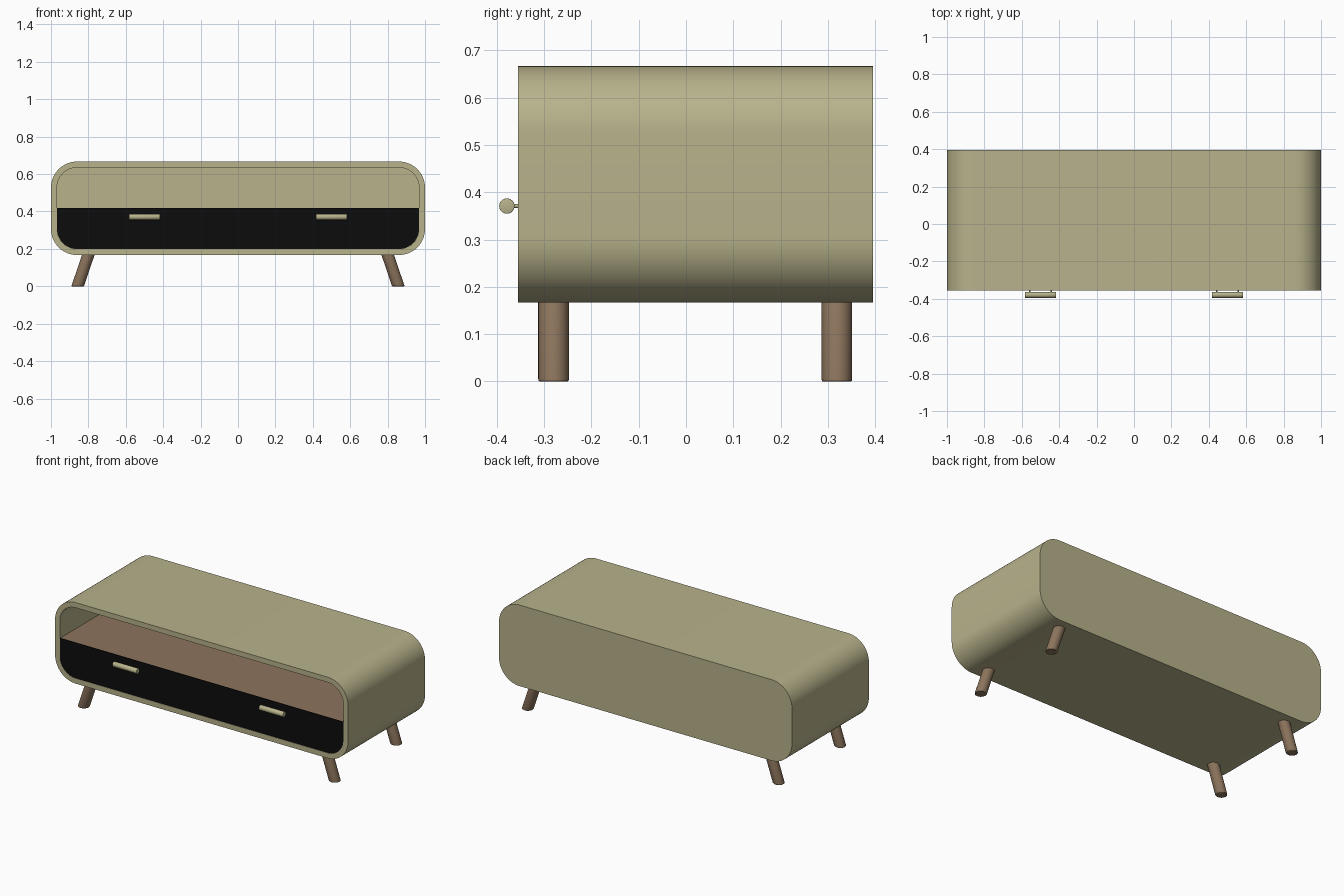
import bpy, bmesh, math

if "Cube" in bpy.data.objects:
    bpy.data.objects.remove(bpy.data.objects["Cube"])

def material(name, rgb):
    m = bpy.data.materials.new(name)
    m.diffuse_color = (*rgb, 1)
    m.use_nodes = True
    m.node_tree.nodes["Principled BSDF"].inputs["Base Color"].default_value = m.diffuse_color
    return m

OLIVE = material("olive paint", (0.479, 0.447, 0.260))
BROWN = material("brown wood", (0.262, 0.175, 0.108))
BLACK = material("black front", (0.0035, 0.0035, 0.0035))

Y0, Y1 = -0.355, 0.395          # cabinet front and back
Z0, Z1 = 0.167, 0.667           # cabinet bottom and top
R, T = 0.14, 0.032              # corner radius, wall thickness
SHELF_Z = 0.418

def finish(name, bm, mat):
    bmesh.ops.recalc_face_normals(bm, faces=bm.faces)
    me = bpy.data.meshes.new(name)
    bm.to_mesh(me)
    bm.free()
    me.materials.append(mat)
    me.shade_smooth()
    me.set_sharp_from_angle(angle=math.radians(35))
    ob = bpy.data.objects.new(name, me)
    bpy.context.collection.objects.link(ob)
    return ob

def profile(inset, n=16):
    """Rounded rectangle in xz, counter-clockwise from the lower right corner."""
    r = R - inset
    cx, lo, hi = 1 - R, Z0 + R, Z1 - R
    pts = []
    for x, z, a0 in ((cx, lo, -90), (cx, hi, 0), (-cx, hi, 90), (-cx, lo, 180)):
        for i in range(n + 1):
            a = math.radians(a0 + 90 * i / n)
            pts.append((x + r * math.cos(a), z + r * math.sin(a)))
    return pts

def ring(bm, pts, y):
    return [bm.verts.new((x, y, z)) for x, z in pts]

def bridge(bm, a, b):
    for i in range(len(a)):
        j = (i + 1) % len(a)
        bm.faces.new((a[i], a[j], b[j], b[i]))

# Cabinet shell: rounded box, open at the front, with an inner back wall
bm = bmesh.new()
outer, inner = profile(0), profile(T)
loops = [ring(bm, outer, Y1), ring(bm, outer, Y0), ring(bm, inner, Y0), ring(bm, inner, Y1 - 0.03)]
for a, b in zip(loops, loops[1:]):
    bridge(bm, a, b)
bm.faces.new(loops[0])
bm.faces.new(loops[3])
finish("cabinet_shell", bm, OLIVE)

# Lower filling with the shelf on top, and the thin drawer front before it
def lower_block(name, ya, yb, mat):
    pts = [p for p in profile(T + 0.0005) if p[1] < Z0 + R + 0.001]
    half = len(pts) // 2
    right, left = pts[:half], pts[half:]
    pts = right + [(right[-1][0], SHELF_Z), (left[0][0], SHELF_Z)] + left
    bm = bmesh.new()
    a, b = ring(bm, pts, ya), ring(bm, pts, yb)
    bridge(bm, a, b)
    bm.faces.new(a)
    bm.faces.new(b)
    finish(name, bm, mat)

lower_block("shelf", Y0 + 0.006, Y1 - 0.031, BROWN)
lower_block("drawer_front", Y0 + 0.001, Y0 + 0.006, BLACK)

# Rod between two points along x or y
def rod(name, p, axis, length, radius, mat, bevel=0):
    bm = bmesh.new()
    bmesh.ops.create_cone(bm, cap_ends=True, segments=32, radius1=radius, radius2=radius, depth=length)
    if bevel:
        rims = [e for e in bm.edges if abs(e.verts[0].co.z - e.verts[1].co.z) < 1e-5]
        bmesh.ops.bevel(bm, geom=rims, offset=bevel, segments=2, affect='EDGES', profile=0.5)
    ob = finish(name, bm, mat)
    ob.location = p
    ob.rotation_euler = (0, math.pi / 2, 0) if axis == 'x' else (math.pi / 2, 0, 0)

for side, s in (("left", -1), ("right", 1)):
    # Bar handle on two thin pins
    rod(f"{side}_handle", (s * 0.5, -0.3788, 0.371), 'x', 0.165, 0.0162, OLIVE, 0.001)
    for k in (-1, 1):
        rod(f"{side}_handle_pin", (s * 0.5 + k * 0.057, -0.36, 0.371), 'y', 0.022, 0.004, OLIVE)

    # Splayed legs, cut level with the floor
    for end, y in (("front", -0.28), ("back", 0.319)):
        bm = bmesh.new()
        levels = []
        for z, r in ((0, 0.0295), (0.0015, 0.0315), (0.005, 0.0325), (0.185, 0.0325)):
            cx = s * (0.857 - 0.335 * z)
            levels.append([bm.verts.new((cx + 1.04 * r * math.cos(t), y + r * math.sin(t), z))
                           for t in (2 * math.pi * i / 32 for i in range(32))])
        for a, b in zip(levels, levels[1:]):
            bridge(bm, a, b)
        bm.faces.new(levels[0])
        bm.faces.new(levels[-1])
        finish(f"{end}_{side}_leg", bm, BROWN)
